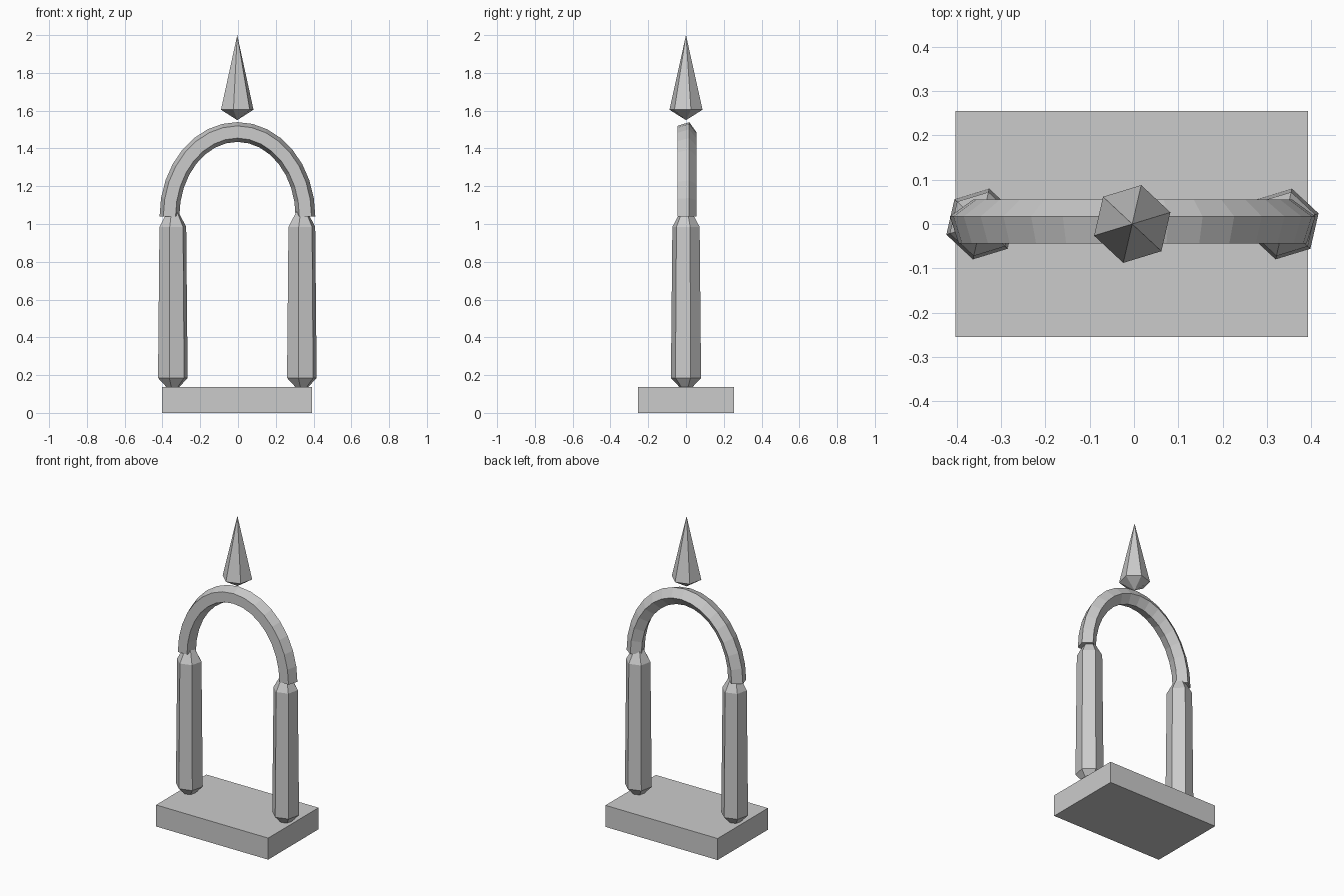
import bpy
import bmesh
from math import sin, cos, pi, radians

default = bpy.data.objects.get("Cube")
if default:
    bpy.data.objects.remove(default)

# One plain stone material for everything
stone = bpy.data.materials.new("grey stone")
stone.use_nodes = True
stone.diffuse_color = (0.6, 0.6, 0.6, 1)
stone.node_tree.nodes["Principled BSDF"].inputs["Base Color"].default_value = (0.6, 0.6, 0.6, 1)


def finish(name, bm, location=(0, 0, 0)):
    bmesh.ops.recalc_face_normals(bm, faces=bm.faces)
    mesh = bpy.data.meshes.new(name)
    bm.to_mesh(mesh)
    bm.free()
    mesh.materials.append(stone)
    obj = bpy.data.objects.new(name, mesh)
    obj.location = location
    bpy.context.collection.objects.link(obj)
    return obj


def skin(bm, rings):
    """Join equal rings of vertices with quads."""
    n = len(rings[0])
    for a, b in zip(rings, rings[1:]):
        for i in range(n):
            j = (i + 1) % n
            bm.faces.new((a[i], a[j], b[j], b[i]))


def crystal(name, x, bottom, rings, top, sides=6, turn=radians(17)):
    """Faceted column with a point at both ends."""
    bm = bmesh.new()
    loops = [[bm.verts.new((r * cos(turn + i * 2 * pi / sides),
                            r * sin(turn + i * 2 * pi / sides), z))
              for i in range(sides)] for r, z in rings]
    skin(bm, loops)
    for loop, z in ((loops[0], bottom), (loops[-1], top)):
        tip = bm.verts.new((0, 0, z))
        for i in range(sides):
            bm.faces.new((loop[i], loop[(i + 1) % sides], tip))
    return finish(name, bm, (x, 0, 0))


# Base slab
bm = bmesh.new()
bmesh.ops.create_cube(bm, size=1)
bmesh.ops.scale(bm, vec=(0.795, 0.51, 0.138), verts=bm.verts)
finish("base_slab", bm, (-0.005, 0, 0.069))

# Pillars
for name, x in (("right_pillar", -0.345), ("left_pillar", 0.338)):
    crystal(name, x, 0.1, [(0.082, 0.185), (0.074, 0.985)], 1.12)

# Arch: pentagonal section swept along half an ellipse
bm = bmesh.new()
steps, sides, radius = 16, 5, 0.055
rings = []
for s in range(steps + 1):
    t = pi * s / steps
    ring = []
    for i in range(sides):
        a = 2 * pi * i / sides
        out, y = radius * sin(a), radius * cos(a)
        ring.append(bm.verts.new(((0.36 + out) * cos(t), y,
                                  1.04 + (0.447 + out) * sin(t))))
    rings.append(ring)
skin(bm, rings)
bm.faces.new(rings[0])
bm.faces.new(rings[-1])
finish("arch", bm, (-0.003, 0, 0))

# Floating spire
crystal("spire", -0.004, 1.55, [(0.09, 1.605)], 2.0)
